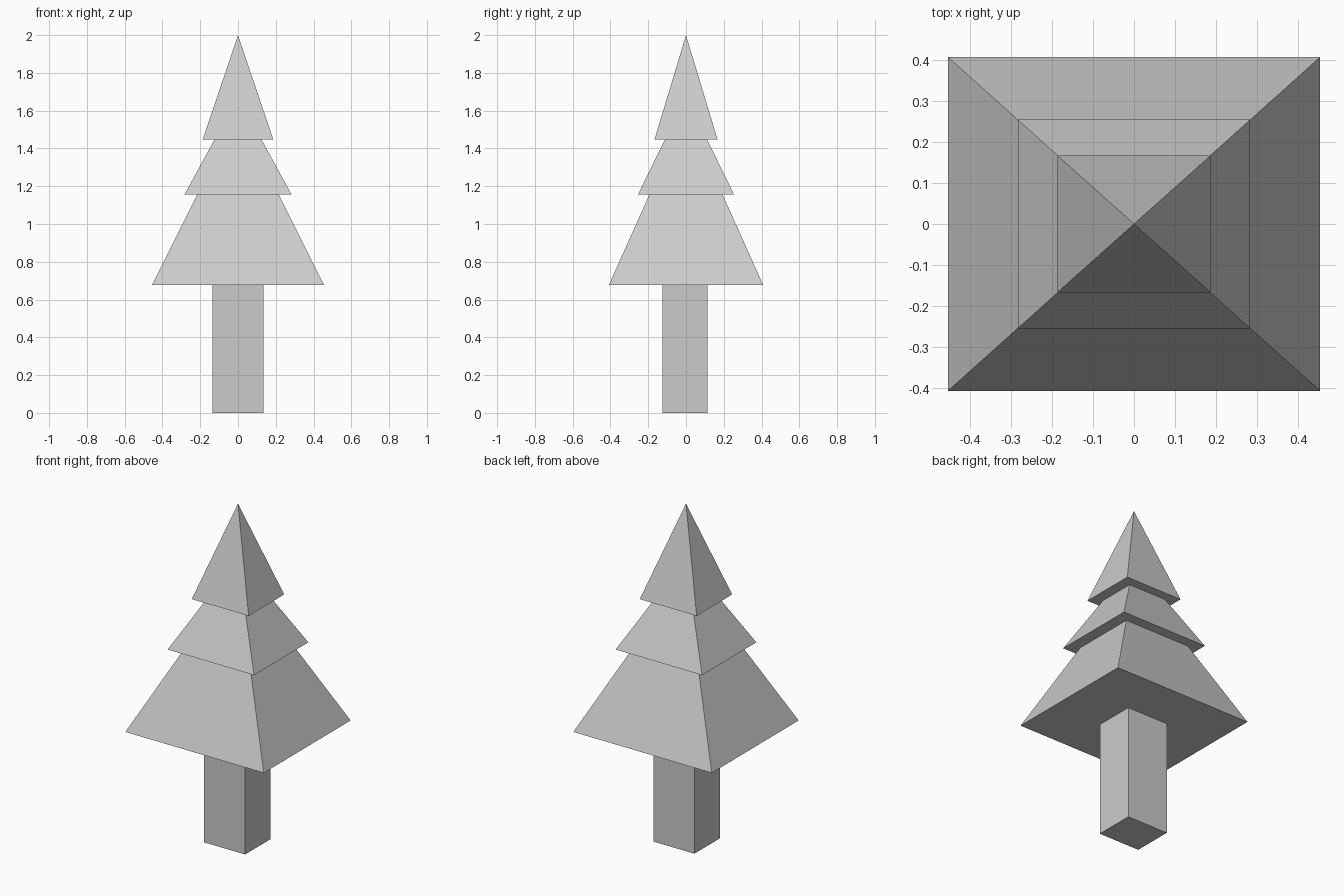
import bpy
import bmesh

if "Cube" in bpy.data.objects:
    bpy.data.objects.remove(bpy.data.objects["Cube"])


def make_object(name, bm):
    bmesh.ops.recalc_face_normals(bm, faces=bm.faces)
    mesh = bpy.data.meshes.new(name)
    bm.to_mesh(mesh)
    bm.free()
    obj = bpy.data.objects.new(name, mesh)
    bpy.context.collection.objects.link(obj)
    return obj


def pyramid(name, half_x, half_y, base_z, apex_z):
    """Closed four-sided pyramid with a rectangular base."""
    bm = bmesh.new()
    base = [bm.verts.new((sx * half_x, sy * half_y, base_z))
            for sx, sy in ((-1, -1), (1, -1), (1, 1), (-1, 1))]
    apex = bm.verts.new((0, 0, apex_z))
    bm.faces.new(base[::-1])
    for i in range(4):
        bm.faces.new((base[i], base[(i + 1) % 4], apex))
    return make_object(name, bm)


# Foliage tiers, each tip tucked inside the tier above
pyramid("lower_branches", 0.455, 0.408, 0.678, 1.588)
pyramid("middle_branches", 0.284, 0.255, 1.155, 1.675)
pyramid("top_branches", 0.187, 0.167, 1.447, 2.0)

# Trunk, set slightly towards the front
bm = bmesh.new()
bmesh.ops.create_cube(bm, size=1)
bmesh.ops.scale(bm, vec=(0.27, 0.239, 0.70), verts=bm.verts)
bmesh.ops.translate(bm, vec=(0, -0.006, 0.35), verts=bm.verts)
make_object("trunk", bm)
